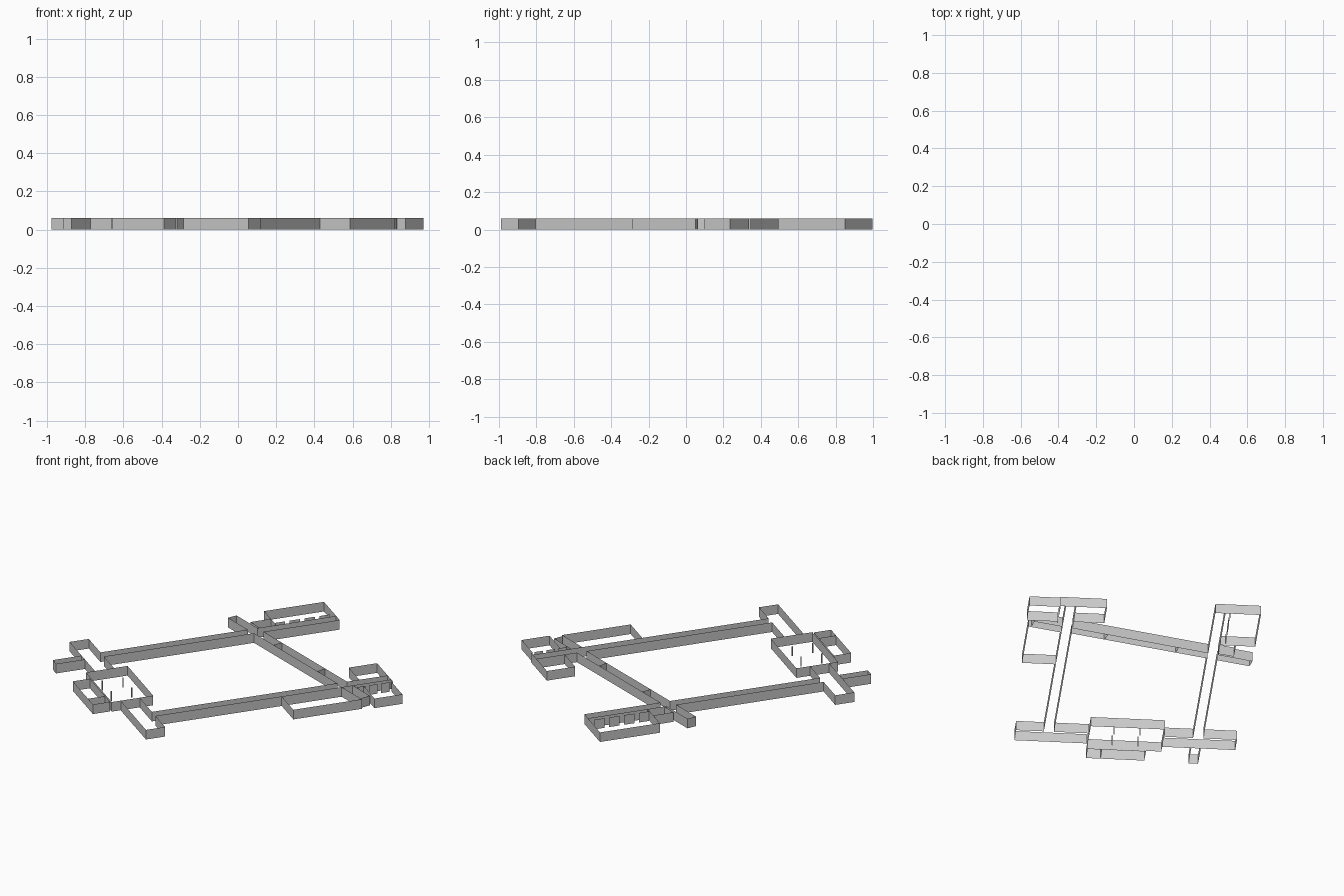
import bpy, bmesh, math

if "Cube" in bpy.data.objects:
    bpy.data.objects.remove(bpy.data.objects["Cube"])

H = 0.06                       # wall height
A = math.radians(55.1)         # direction of the long corridors in plan
C, S = math.cos(A), math.sin(A)


def world(p):
    """Plan coordinates (across, along the wings) -> world x, y."""
    s, t = p
    return S * s + C * t, -C * s + S * t


def walls(name, *paths):
    """One object of thin upright walls following plan polylines."""
    bm = bmesh.new()
    for path in paths:
        low = [bm.verts.new((*world(p), 0)) for p in path]
        top = [bm.verts.new((*world(p), H)) for p in path]
        for i in range(len(path) - 1):
            bm.faces.new((low[i], low[i + 1], top[i + 1], top[i]))
    me = bpy.data.meshes.new(name)
    bm.to_mesh(me)
    bm.free()
    ob = bpy.data.objects.new(name, me)
    bpy.context.collection.objects.link(ob)
    return ob


def rect(s0, t0, s1, t1):
    return [(s0, t0), (s1, t0), (s1, t1), (s0, t1), (s0, t0)]


def piers(s, t0, t1, n, solid=0.7):
    """Straight wall broken by n-1 door gaps."""
    step = (t1 - t0) / n
    return [[(s, t0 + i * step), (s, t0 + (i + solid) * step)] for i in range(n)]


def upper(s):                  # upper wall line of the slanting corridor
    return s, 0.407 + 0.27 * s


def lower(s):                  # lower wall line of the slanting corridor
    return s, 0.348 + 0.27 * s


IN, OUT, END, BASE = 0.396, 0.454, 0.759, -0.665

# long corridors, open where the slanting corridor joins
walls("left_corridor",
      [(-OUT, BASE), lower(-OUT)], [upper(-OUT), (-OUT, END)],
      [(-IN, BASE), lower(-IN)], [upper(-IN), (-IN, END)],
      [(-OUT, END), (-IN, END)])
walls("right_corridor",
      [(IN, BASE), lower(IN)], [upper(IN), (IN, END)],
      [(OUT, BASE), (OUT, END)], [(IN, END), (OUT, END)])

# slanting corridor between the wings
walls("slanting_corridor",
      [upper(-OUT), upper(-0.654), lower(-0.642), lower(-OUT)],
      [upper(-IN), upper(IN)], [lower(-IN), lower(IN)],
      [upper(-0.224), lower(-0.211)], [upper(0.187), lower(0.206)])

# left wing rooms
walls("left_wing_room",
      [(-OUT, END), (-0.655, END), (-0.655, 0.398), (-OUT, 0.398)],
      *piers(-0.485, 0.40, END, 4))
walls("left_wing_closet", [(-0.545, 0.398), (-0.544, 0.275), (-0.456, 0.297)])

# right wing rooms
walls("right_wing_inner_room",
      [(IN, END), (0.222, END), (0.222, 0.588), (IN, 0.588)])
walls("right_wing_outer_room",
      [(OUT, END), (0.485, END)],
      [(0.485, 0.75), (0.662, 0.75), (0.662, 0.582), (0.485, 0.582)],
      *piers(0.485, 0.541, END, 3))
walls("right_wing_closet",
      [(OUT, 0.527), (0.618, 0.57), (0.631, 0.514)])
walls("right_wing_lower_room",
      [(OUT, 0.46), (0.646, 0.512), (0.646, 0.098), (OUT, 0.098)])

# cross corridors on both sides of the hall
for name, k, hall in (("left", -1, 0.229), ("right", 1, 0.197)):
    end = 0.646 if k < 0 else 0.612
    walls(name + "_cross_corridor",
          [(k * IN, BASE), (k * hall, BASE)],
          [(k * OUT, BASE), (k * end, BASE), (k * end, -0.78), (k * hall, -0.78)])
walls("side_entrance", [(-0.45, -0.78), (-0.45, -0.954), (-0.396, -0.954), (-0.396, -0.78)])

# main hall with its four posts and the entrance lobby
walls("main_hall", rect(-0.23, -0.834, 0.194, -0.583))
walls("entrance_lobby",
      rect(-0.143, -0.945, 0.188, -0.842), [(0.106, -0.945), (0.106, -0.842)])
for s in (-0.093, 0.054):
    for t in (-0.661, -0.785):
        walls("hall_post", rect(s - 0.003, t - 0.003, s + 0.003, t + 0.003))
